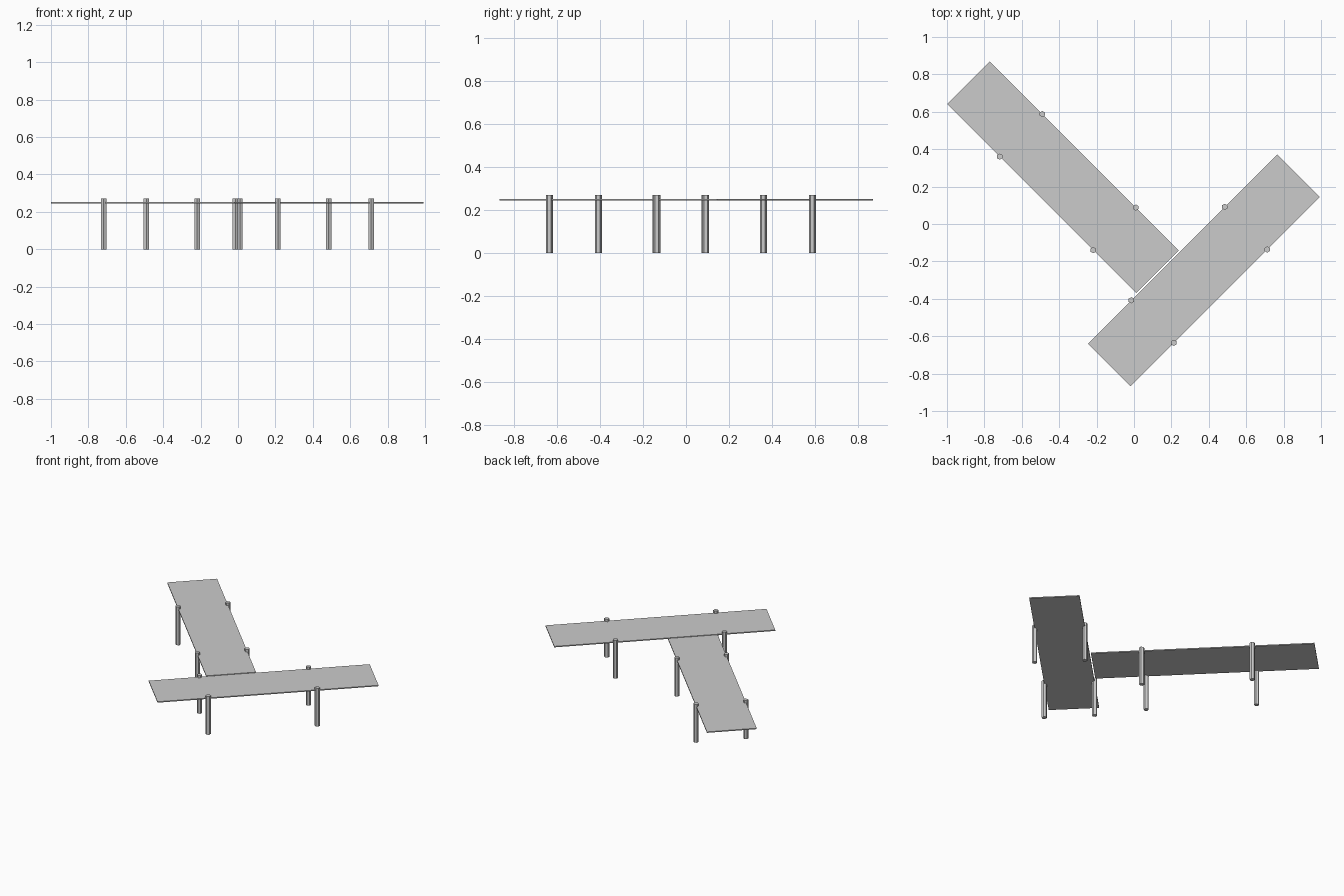
import bpy, bmesh, math
from mathutils import Matrix, Vector

if "Cube" in bpy.data.objects:
    bpy.data.objects.remove(bpy.data.objects["Cube"])

DECK_Z, DECK_T = 0.249, 0.007      # deck centre height and thickness
POST_R, POST_H = 0.0165, 0.27

grey = bpy.data.materials.new("weathered grey")
grey.diffuse_color = (0.6, 0.6, 0.6, 1)
grey.use_nodes = True
grey.node_tree.nodes["Principled BSDF"].inputs["Base Color"].default_value = grey.diffuse_color


def finish(bm, name):
    mesh = bpy.data.meshes.new(name)
    bm.to_mesh(mesh)
    bm.free()
    mesh.materials.append(grey)
    obj = bpy.data.objects.new(name, mesh)
    bpy.context.collection.objects.link(obj)


def walkway(name, centre, angle, length, width, post_offsets):
    frame = Matrix.Translation((*centre, 0)) @ Matrix.Rotation(angle, 4, 'Z')
    # thin flat deck
    bm = bmesh.new()
    bmesh.ops.create_cube(bm, size=1, matrix=frame @ Matrix.Translation((0, 0, DECK_Z))
                          @ Matrix.Diagonal((length, width, DECK_T, 1)))
    finish(bm, name + "_deck")
    # hexagonal posts in pairs on the long edges
    for i, along in enumerate(post_offsets):
        for side, label in ((-1, "right"), (1, "left")):
            p = frame @ Vector((along, side * width / 2, POST_H / 2))
            bm = bmesh.new()
            bmesh.ops.create_cone(bm, cap_ends=True, segments=6, radius1=POST_R,
                                  radius2=POST_R, depth=POST_H,
                                  matrix=Matrix.Translation(p))
            finish(bm, f"{name}_post_{label}_{i + 1}")


# two walkways meeting in a T, both at 45 degrees to the axes
walkway("back_walkway", (-0.38, 0.25), -math.pi / 4, 1.43, 0.322, (-0.317, 0.39))
walkway("front_walkway", (0.373, -0.248), math.pi / 4, 1.43, 0.322, (-0.387, 0.319))
